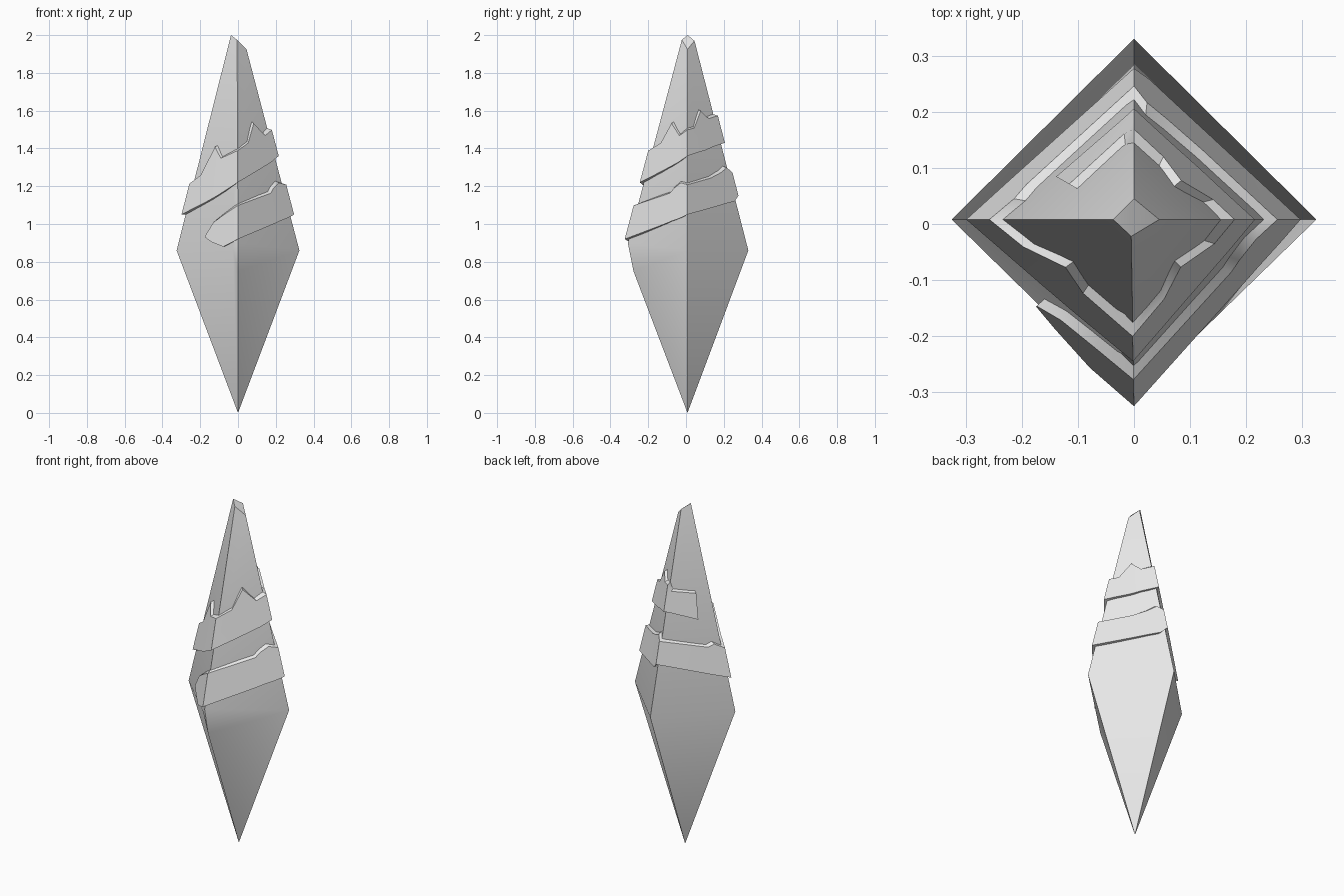
import bpy, bmesh, math
from mathutils import Vector

if "Cube" in bpy.data.objects:
    bpy.data.objects.remove(bpy.data.objects["Cube"])

stone = bpy.data.materials.new("pale_grey")
stone.diffuse_color = (0.8, 0.8, 0.8, 1)
stone.use_nodes = True
stone.node_tree.nodes["Principled BSDF"].inputs["Base Color"].default_value = stone.diffuse_color


def make_object(name, verts, faces, angle):
    mesh = bpy.data.meshes.new(name)
    bm = bmesh.new()
    vs = [bm.verts.new(v) for v in verts]
    for f in faces:
        bm.faces.new([vs[i] for i in f])
    bmesh.ops.recalc_face_normals(bm, faces=bm.faces)
    bm.to_mesh(mesh)
    bm.free()
    mesh.materials.append(stone)
    ob = bpy.data.objects.new(name, mesh)
    bpy.context.collection.objects.link(ob)
    bpy.ops.object.select_all(action='DESELECT')
    ob.select_set(True)
    bpy.context.view_layer.objects.active = ob
    bpy.ops.object.shade_smooth_by_angle(angle=math.radians(angle))
    return ob


# Corner ridges in order front, right, back, left: (waist point, tip point)
CY = 0.008
ridges = [(Vector((0, -0.308, 0.90)), Vector((-0.005, -0.022, 1.975))),
          (Vector((0.325, CY, 0.86)), Vector((0.045, CY, 1.925))),
          (Vector((0, 0.33, 0.86)), Vector((0, 0.045, 1.97))),
          (Vector((-0.325, CY, 0.86)), Vector((-0.037, CY, 2.0)))]

# Crystal: four-sided double spike with a slanted tip and a chipped front corner
verts = [w for w, t in ridges] + [t for w, t in ridges]
verts += [Vector((0, CY, 0)), Vector((-0.028, -0.283, 0.87)), Vector((0, -0.278, 0.75))]
faces = [(0, 1, 5, 4), (1, 2, 6, 5), (2, 3, 7, 6), (3, 9, 0, 4, 7),   # upper sides
         (4, 5, 6), (4, 6, 7),                                        # tip
         (8, 1, 10), (10, 1, 0), (8, 2, 1), (8, 3, 2),                # lower sides
         (8, 10, 9), (8, 9, 3), (0, 9, 10)]                           # chip
make_object("crystal", verts, faces, 30)


# Point on the upper crystal, u counts the corners passed since the front one
def on_crystal(u, z, lift):
    def corner(k):
        w, t = ridges[k % 4]
        p = w.lerp(t, (z - w.z) / (t.z - w.z))
        out = Vector((p.x, p.y - CY, 0)).normalized()
        return p + out * lift
    k = math.floor(u)
    return corner(k).lerp(corner(k + 1), u - k)


# Ribbon winding up the crystal with a ragged top: (turn, bottom z, top z)
ribbon = [(-0.53, 0.93, 0.95), (-0.42, 0.905, 1.02), (-0.23, 0.88, 1.065),
          (0, 0.92, 1.11), (0.65, 1.005, 1.175), (0.72, 1.015, 1.20),
          (0.86, 1.03, 1.23), (1, 1.05, 1.22), (1.5, 1.09, 1.255),
          (1.75, 1.11, 1.285), (1.9, 1.12, 1.31), (2, 1.15, 1.285),
          (2.75, 1.075, 1.235), (2.85, 1.065, 1.25), (3, 1.05, 1.225),
          (3.2, 1.085, 1.27), (3.42, 1.12, 1.42), (3.6, 1.15, 1.36),
          (4, 1.22, 1.40), (4.28, 1.26, 1.44), (4.5, 1.29, 1.545),
          (4.77, 1.325, 1.48), (5, 1.36, 1.51), (5.2, 1.375, 1.52),
          (5.45, 1.39, 1.61), (5.68, 1.41, 1.57), (6, 1.43, 1.585),
          (6.1, 1.425, 1.55), (6.64, 1.375, 1.53)]
verts, faces = [], []
for i, (u, lo, hi) in enumerate(ribbon):
    verts += [on_crystal(u, lo, -0.012), on_crystal(u, lo, 0.022),
              on_crystal(u, hi - 0.012, 0.022), on_crystal(u, hi, -0.008)]
    if i:
        a, b = 4 * i - 4, 4 * i
        faces += [(a + j, a + (j + 1) % 4, b + (j + 1) % 4, b + j) for j in range(4)]
n = len(verts)
faces += [(0, 1, 2, 3), (n - 4, n - 3, n - 2, n - 1)]
make_object("wrapped_ribbon", verts, faces, 40)
